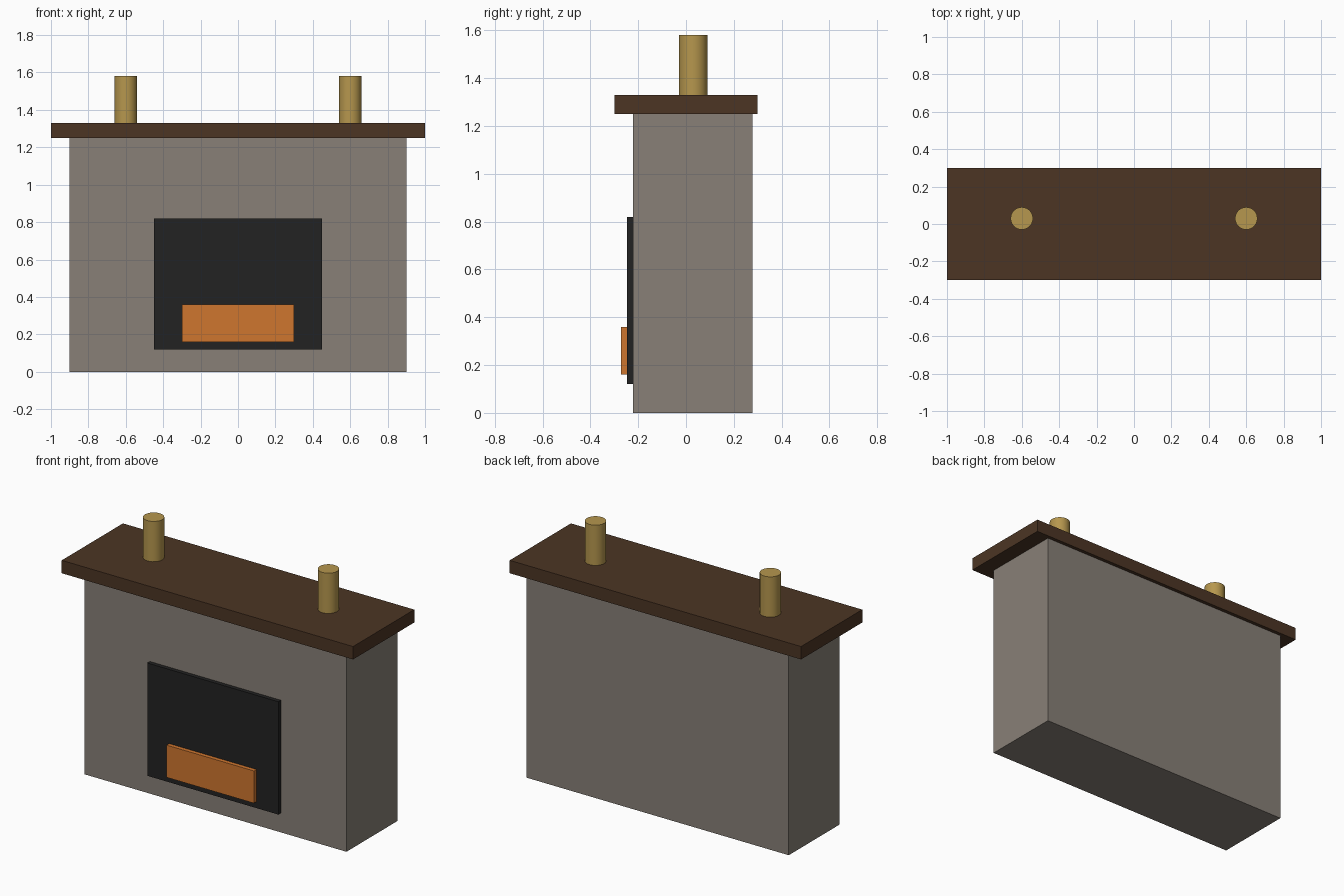
import bpy, math

if "Cube" in bpy.data.objects:
    bpy.data.objects.remove(bpy.data.objects["Cube"])


def srgb(r, g, b):
    lin = lambda c: c / 12.92 if c <= 0.04045 else ((c + 0.055) / 1.055) ** 2.4
    return (lin(r / 255), lin(g / 255), lin(b / 255), 1.0)


def material(name, rgb):
    m = bpy.data.materials.new(name)
    m.diffuse_color = srgb(*rgb)
    m.use_nodes = True
    m.node_tree.nodes["Principled BSDF"].inputs["Base Color"].default_value = m.diffuse_color
    return m


stone = material("grey stone", (136, 128, 119))
wood = material("dark wood", (76, 53, 36))
soot = material("soot black", (34, 34, 34))
flame = material("fire orange", (207, 118, 47))
brass = material("brass", (182, 151, 78))


def box(name, lo, hi, mat):
    size = [b - a for a, b in zip(lo, hi)]
    mid = [(a + b) / 2 for a, b in zip(lo, hi)]
    bpy.ops.mesh.primitive_cube_add(size=1, location=mid)
    ob = bpy.context.object
    ob.name = name
    ob.scale = size
    bpy.ops.object.transform_apply(location=False, rotation=False, scale=True)
    ob.data.materials.append(mat)


# Chimney breast and mantel shelf
box("chimney_breast", (-0.9, -0.222, 0), (0.9, 0.278, 1.25), stone)
box("mantel_shelf", (-1, -0.3, 1.25), (1, 0.3, 1.33), wood)

# Firebox panel and fire standing proud of the front
box("firebox", (-0.45, -0.247, 0.12), (0.45, -0.2, 0.82), soot)
box("fire", (-0.3, -0.272, 0.16), (0.3, -0.23, 0.36), flame)

# Pair of candlesticks on the shelf
for side, x in (("left", -0.6), ("right", 0.6)):
    bpy.ops.mesh.primitive_cylinder_add(vertices=24, radius=0.06, depth=0.25,
                                        location=(x, 0.03, 1.455))
    ob = bpy.context.object
    ob.name = side + "_candlestick"
    ob.data.materials.append(brass)
    bpy.ops.object.shade_smooth_by_angle(angle=math.radians(30))
